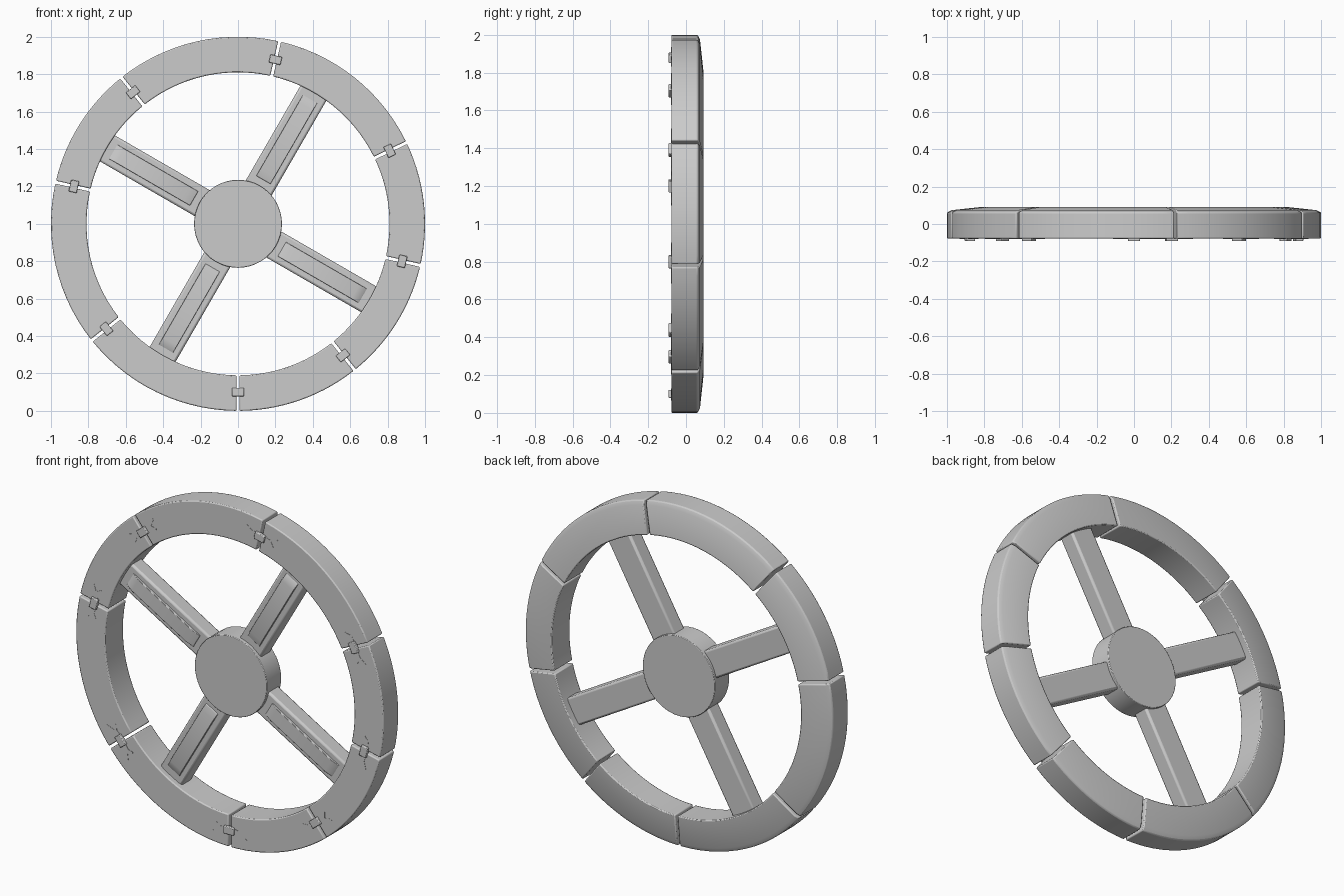
import bpy, bmesh
from math import radians, cos, sin
from mathutils import Matrix

if "Cube" in bpy.data.objects:
    bpy.data.objects.remove(bpy.data.objects["Cube"])

CENTRE = Matrix.Translation((0, 0, 1))


def finish(name, bm, bevel=0.0, segments=2):
    bmesh.ops.recalc_face_normals(bm, faces=bm.faces)
    me = bpy.data.meshes.new(name)
    bm.to_mesh(me)
    bm.free()
    ob = bpy.data.objects.new(name, me)
    bpy.context.collection.objects.link(ob)
    if bevel:
        m = ob.modifiers.new("bevel", 'BEVEL')
        m.width, m.segments = bevel, segments
        m.limit_method = 'ANGLE'
        m.angle_limit = radians(40)
    bpy.ops.object.select_all(action='DESELECT')
    ob.select_set(True)
    bpy.context.view_layer.objects.active = ob
    bpy.ops.object.shade_smooth_by_angle(angle=radians(30))
    return ob


def place(ob, deg):
    # local x becomes the radial direction, local z the tangent
    ob.matrix_world = CENTRE @ Matrix.Rotation(-radians(deg), 4, 'Y')
    return ob


def prism(name, outline, y0, y1, bevel=0.0):
    # outline in (radial, tangential) coordinates, extruded along y
    bm = bmesh.new()
    a = [bm.verts.new((r, y0, t)) for r, t in outline]
    b = [bm.verts.new((r, y1, t)) for r, t in outline]
    bm.faces.new(a)
    bm.faces.new(b)
    n = len(a)
    for i in range(n):
        bm.faces.new((a[i], a[(i + 1) % n], b[(i + 1) % n], b[i]))
    return finish(name, bm, bevel)


def bar(name, profile, half_width, bevel):
    # profile in (radial, y) coordinates, extruded along the tangent
    bm = bmesh.new()
    a = [bm.verts.new((r, y, -half_width)) for r, y in profile]
    b = [bm.verts.new((r, y, half_width)) for r, y in profile]
    bm.faces.new(a)
    bm.faces.new(b)
    n = len(a)
    for i in range(n):
        bm.faces.new((a[i], a[(i + 1) % n], b[(i + 1) % n], b[i]))
    return finish(name, bm, bevel)


def rim_segment(name, start, end, steps=14):
    # cross-section (radius, y): back face rises towards the inner edge
    section = [(0.81, -0.078), (1.0, -0.078), (1.0, 0.062), (0.975, 0.074), (0.81, 0.092)]
    bm = bmesh.new()
    rings = []
    for i in range(steps + 1):
        f = i / steps
        ring = []
        for r, y in section:
            gap = 0.008 / r
            ang = radians(start) + gap + f * (radians(end - start) - 2 * gap)
            ring.append(bm.verts.new((r * cos(ang), y, r * sin(ang))))
        rings.append(ring)
    n = len(section)
    for p, q in zip(rings, rings[1:]):
        for j in range(n):
            bm.faces.new((p[j], p[(j + 1) % n], q[(j + 1) % n], q[j]))
    bm.faces.new(rings[0])
    bm.faces.new(rings[-1])
    place(finish(name, bm, 0.006), 0)


# rim: long and short pieces, with gaps between them
short, long = 360 * 3 / 28, 360 / 7
angle = 270.0
joints = []
for i, span in enumerate([short, short, short, long, long, short, long, long]):
    rim_segment(f"rim_segment_{i + 1}", angle, angle + span)
    joints.append(angle)
    angle += span

# iron clamps bridging each gap, with a curled tail to either side
tail = [(0.885, 0.025), (0.89, 0.06), (0.872, 0.085), (0.878, 0.092),
        (0.905, 0.07), (0.93, 0.112), (0.934, 0.105), (0.912, 0.06), (0.915, 0.025)]
for i, a in enumerate(joints):
    place(prism(f"clamp_bridge_{i + 1}",
                [(0.878, -0.032), (0.922, -0.032), (0.922, 0.032), (0.878, 0.032)],
                -0.092, -0.070, 0.004), a)
    for side, s in (("left", 1), ("right", -1)):
        place(prism(f"clamp_tail_{side}_{i + 1}", [(r, s * t) for r, t in tail],
                    -0.0795, -0.070), a)

# spokes with a raised bar on the front
for i in range(4):
    a = 60 + 90 * i
    place(bar(f"spoke_{i + 1}", [(0.15, -0.046), (0.83, -0.046), (0.83, 0.05), (0.15, 0.05)],
              0.08, 0.012), a)
    place(bar(f"spoke_bar_{i + 1}",
              [(0.265, -0.04), (0.275, -0.05), (0.315, -0.06), (0.725, -0.06),
               (0.765, -0.05), (0.778, -0.04)], 0.044, 0.002), a)

# hub disc
bm = bmesh.new()
bmesh.ops.create_cone(bm, cap_ends=True, segments=48, radius1=0.235, radius2=0.235, depth=0.134,
                      matrix=Matrix.Rotation(radians(90), 4, 'X'))
place(finish("hub", bm, 0.003), 0)
